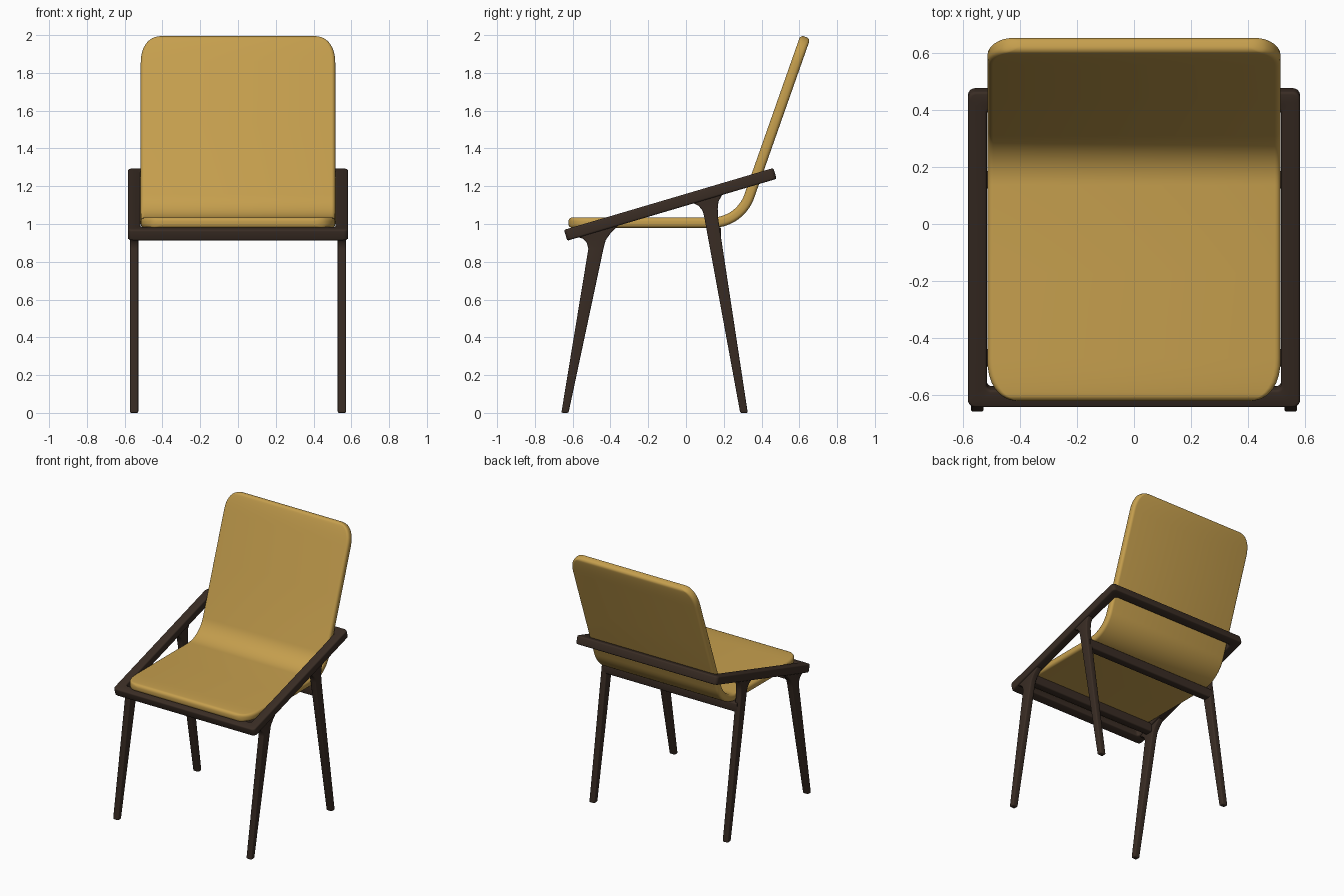
import bpy, bmesh, math
from mathutils import Vector

if "Cube" in bpy.data.objects:
    bpy.data.objects.remove(bpy.data.objects["Cube"])


def material(name, rgb):
    m = bpy.data.materials.new(name)
    m.diffuse_color = (*rgb, 1)
    m.use_nodes = True
    m.node_tree.nodes["Principled BSDF"].inputs["Base Color"].default_value = m.diffuse_color
    return m


WOOD = material("dark wood", (0.042, 0.026, 0.018))
FABRIC = material("mustard upholstery", (0.56, 0.345, 0.075))


def finish(name, bm, mat, bevel=0.0, angle=40):
    bmesh.ops.recalc_face_normals(bm, faces=bm.faces)
    me = bpy.data.meshes.new(name)
    bm.to_mesh(me)
    bm.free()
    me.materials.append(mat)
    ob = bpy.data.objects.new(name, me)
    bpy.context.collection.objects.link(ob)
    bpy.ops.object.select_all(action='DESELECT')
    ob.select_set(True)
    bpy.context.view_layer.objects.active = ob
    if bevel:
        mod = ob.modifiers.new("soft edges", 'BEVEL')
        mod.width, mod.segments, mod.limit_method = bevel, 3, 'ANGLE'
        mod.angle_limit = math.radians(35)
        bpy.ops.object.modifier_apply(modifier=mod.name)
    bpy.ops.object.shade_smooth_by_angle(angle=math.radians(angle))
    return ob


def rounded_rect(x0, x1, y0, y1, r, n=6):
    pts = []
    corners = ((x1 - r, y1 - r), (x0 + r, y1 - r), (x0 + r, y0 + r), (x1 - r, y0 + r))
    for k, (cx, cy) in enumerate(corners):
        for i in range(n + 1):
            a = math.pi / 2 * (k + i / n)
            pts.append((cx + r * math.cos(a), cy + r * math.sin(a)))
    return pts


def loft(bm, rings, closed=False):
    """Skin a list of equal-length vertex rings."""
    n = len(rings[0])
    pairs = list(zip(rings, rings[1:])) + ([(rings[-1], rings[0])] if closed else [])
    for a, b in pairs:
        for i in range(n):
            j = (i + 1) % n
            bm.faces.new((a[i], a[j], b[j], b[i]))
    if not closed:
        bm.faces.new(rings[0])
        bm.faces.new(rings[-1])


# --- Bent seat shell: flat seat, arc, reclined back ---
HALF_W, HALF_T, EDGE = 0.515, 0.0275, 0.02
TURN, RADIUS = math.radians(70.6), 0.21
Y0, Z0, Y_ARC = -0.622, 1.007, 0.137
S_ARC = Y_ARC - Y0
S_BACK = S_ARC + RADIUS * TURN
Z_BACK = Z0 + RADIUS * (1 - math.cos(TURN))
LENGTH = S_BACK + (1.991 - Z_BACK) / math.sin(TURN)


def centreline(s):
    """Position and tilt at a distance along the shell."""
    a = min(max((s - S_ARC) / RADIUS, 0), TURN)
    flat, straight = min(s, S_ARC), max(s - S_BACK, 0)
    return (Y0 + flat + RADIUS * math.sin(a) + straight * math.cos(a),
            Z0 + RADIUS * (1 - math.cos(a)) + straight * math.sin(a), a)


def seat_shell():
    bm = bmesh.new()
    ends = [0, 0.0015, 0.005, 0.01, 0.015, 0.02, 0.03, 0.045, 0.065, 0.09, 0.12, 0.15]
    arc = [S_ARC + RADIUS * TURN * i / 14 for i in range(15)]
    stations = ends + [0.45] + arc + [S_BACK + 0.4] + [LENGTH - d for d in reversed(ends)]
    rings = []
    for s in stations:
        d = min(s, LENGTH - s)
        k = max(0, (0.15 - d) / 0.15)
        w = HALF_W - 0.115 + 0.115 * max(0, 1 - k ** 2.3) ** (1 / 2.3)
        e = max(0, EDGE - d)
        h = HALF_T - EDGE + math.sqrt(max(0, EDGE ** 2 - e ** 2))
        y, z, a = centreline(s)
        r = min(EDGE, h * 0.95)
        rings.append([bm.verts.new((x, y - t * math.sin(a), z + t * math.cos(a)))
                      for x, t in rounded_rect(-w, w, -h, h, r, 4)])
    loft(bm, rings)
    finish("seat_shell", bm, FABRIC, angle=60)


# --- Tilted armrest frame: rectangular ring sloping up to the back ---
def arm_frame():
    tilt, half_l, t = math.atan2(0.328, 1.11), 0.578, 0.03
    mid = Vector((0, -0.083, 1.104))
    outer = rounded_rect(-0.583, 0.583, -half_l, half_l, 0.025)
    inner = rounded_rect(-0.517, 0.517, -half_l + 0.064, half_l - 0.064, 0.02)
    bm = bmesh.new()

    def ring(pts, h):
        return [bm.verts.new(mid + Vector((x, v * math.cos(tilt) - h * math.sin(tilt),
                                           v * math.sin(tilt) + h * math.cos(tilt))))
                for x, v in pts]
    loft(bm, [ring(outer, -t), ring(outer, t), ring(inner, t), ring(inner, -t)], closed=True)
    finish("arm_frame", bm, WOOD, bevel=0.01)


# --- Tapered legs flaring into the frame, as extruded side profiles ---
FRONT_LEG = [(-0.66, 0), (-0.622, 0), (-0.437, 0.87), (-0.425, 0.915), (-0.40, 0.95),
             (-0.365, 0.985), (-0.345, 1.02), (-0.57, 0.95), (-0.575, 0.932),
             (-0.545, 0.922), (-0.525, 0.90), (-0.517, 0.868)]
REAR_LEG = [(0.287, 0), (0.327, 0), (0.17, 1.03), (0.168, 1.08), (0.172, 1.12),
            (0.192, 1.155), (0.21, 1.18), (0.03, 1.13), (0.035, 1.112),
            (0.068, 1.095), (0.088, 1.07), (0.097, 1.035)]


def leg(name, profile, side):
    bm = bmesh.new()
    rings = [[bm.verts.new((side * x, y, z)) for y, z in profile] for x in (0.528, 0.573)]
    loft(bm, rings)
    finish(name, bm, WOOD, bevel=0.008)


# --- Cross bars under the seat ---
def cross_bar(name, y, z):
    bm = bmesh.new()
    rings = [[bm.verts.new((x, y + u, z + v))
              for u, v in rounded_rect(-0.031, 0.031, -0.033, 0.036, 0.01, 3)]
             for x in (-0.55, 0.55)]
    loft(bm, rings)
    finish(name, bm, WOOD)


seat_shell()
arm_frame()
for side, label in ((1, "right"), (-1, "left")):
    leg("front_leg_" + label, FRONT_LEG, side)
    leg("rear_leg_" + label, REAR_LEG, side)
cross_bar("front_cross_bar", -0.47, 0.947)
cross_bar("rear_cross_bar", 0.155, 0.947)
